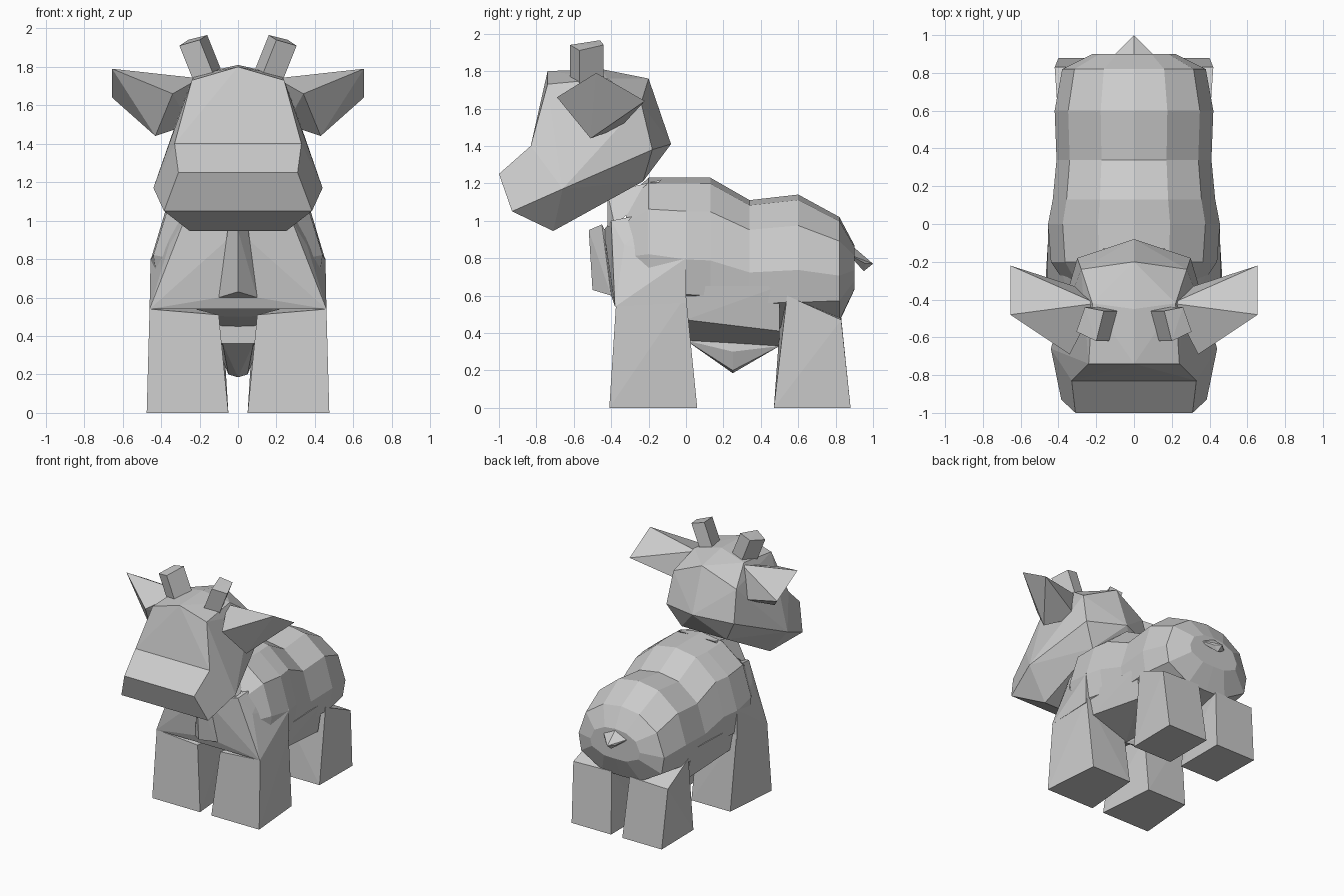
import bpy
import bmesh

cube = bpy.data.objects.get("Cube")
if cube:
    bpy.data.objects.remove(cube, do_unlink=True)

grey = bpy.data.materials.new("light grey")
grey.use_nodes = True
colour = (0.6, 0.6, 0.6, 1)
grey.diffuse_color = colour
grey.node_tree.nodes["Principled BSDF"].inputs["Base Color"].default_value = colour


def finish(name, bm):
    """Turn a bmesh into a flat shaded object."""
    bmesh.ops.recalc_face_normals(bm, faces=bm.faces[:])
    mesh = bpy.data.meshes.new(name)
    bm.to_mesh(mesh)
    bm.free()
    mesh.materials.append(grey)
    obj = bpy.data.objects.new(name, mesh)
    bpy.context.scene.collection.objects.link(obj)
    return obj


def hull(name, points):
    """Faceted solid wrapped around a few corner points."""
    bm = bmesh.new()
    for point in points:
        bm.verts.new(point)
    result = bmesh.ops.convex_hull(bm, input=bm.verts[:])
    inside = {e for e in result["geom_interior"] + result["geom_unused"]
              if isinstance(e, bmesh.types.BMVert)}
    bmesh.ops.delete(bm, geom=list(inside), context="VERTS")
    bmesh.ops.dissolve_limit(bm, angle_limit=0.03, verts=bm.verts[:], edges=bm.edges[:])
    return finish(name, bm)


def flip(points):
    return [(-x, y, z) for x, y, z in points]


def centred(name, half):
    """Hull that is symmetric about the middle plane."""
    return hull(name, half + flip([p for p in half if p[0] > 0]))


def paired(name, points):
    """One part on each side."""
    hull("left_" + name, points)
    hull("right_" + name, flip(points))


# Body: one cross-section scaled along the spine
section = [(0, 0), (.45, .01), (.94, .2), (1, .44), (.83, .77), (.42, .96)]
section += [(0, 1)] + [(-x, t) for x, t in section[:0:-1]]
spine = [  # y, belly height, back height, half width
    (-.32, .56, 1.12, .36), (-.2, .5, 1.23, .44), (0, .45, 1.23, .455),
    (.13, .44, 1.23, .43), (.34, .42, 1.11, .41), (.6, .42, 1.14, .42),
    (.82, .46, 1.02, .38), (.9, .63, .87, .22)]
bm = bmesh.new()
rings = [[bm.verts.new((w * x, y, low + (top - low) * t)) for x, t in section]
         for y, low, top, w in spine]
for a, b in zip(rings, rings[1:]):
    for i in range(len(section)):
        j = (i + 1) % len(section)
        bm.faces.new((a[i], a[j], b[j], b[i]))
bm.faces.new(rings[0])
bm.faces.new(rings[-1])
finish("body", bm)

# Shoulders, chest ridge and neck
centred("shoulders", [(.1, -.4, .6), (.46, -.38, .54), (.36, -.33, .87), (.28, -.4, 1),
                      (0, -.44, .95), (.455, 0, .56), (.455, 0, .8), (.33, -.1, 1.06)])
centred("chest_ridge", [(0, -.52, .95), (0, -.5, .63), (.1, -.4, .6), (.05, -.45, .98),
                        (0, -.3, .7)])
centred("neck", [(.2, -.42, .97), (.28, -.38, .97), (.16, -.13, 1.22), (.15, -.42, 1.15)])

# Legs
paired("front_leg", [(.475, -.41, 0), (.05, -.41, 0), (.09, .06, 0), (.435, .06, 0),
                     (.46, -.375, .54), (.1, -.37, .51), (.1, 0, .47), (.45, 0, .6)])
paired("rear_leg", [(.4, .88, 0), (.05, .88, 0), (.05, .47, 0), (.395, .47, 0),
                    (.42, .83, .47), (.08, .83, .48), (.1, .5, .42), (.4, .54, .6)])

# Belly keel, udder and tail
centred("belly", [(.42, 0, .65), (.4, .5, .65), (.4, 0, .47), (.36, .5, .41),
                  (.08, 0, .36), (.08, .5, .33)])
centred("udder", [(.08, 0, .36), (.08, .5, .33), (.08, .25, .38), (.09, .25, .3),
                  (.05, .25, .2), (0, .25, .185)])
centred("tail", [(.13, .87, .82), (0, .86, .89), (0, 1, .77), (0, .95, .73),
                 (.04, .96, .77)])

# Head: skull and muzzle share the jaw line and the nose bridge
jaw = [(.44, -.66, 1.17), (.25, -.71, .945), (.33, -.83, 1.4)]
centred("skull", jaw + [
    (0, -.74, 1.8), (.24, -.74, 1.73), (0, -.45, 1.81), (.22, -.42, 1.76),
    (0, -.2, 1.76), (.28, -.24, 1.63), (0, -.08, 1.41), (.3, -.18, 1.38),
    (.2, -.23, 1.21)])
centred("muzzle", jaw + [(.31, -1, 1.25), (.385, -.93, 1.05), (.25, -.4, 1.2)])

# Ears and horns
paired("ear", [(.655, -.48, 1.79), (.655, -.22, 1.64), (.43, -.51, 1.44),
               (.34, -.69, 1.66), (.2, -.42, 1.74), (.25, -.35, 1.5)])
horn_tip = [(.16, -.46, 1.965), (.2, -.62, 1.94), (.305, -.57, 1.91), (.26, -.44, 1.94)]
paired("horn", horn_tip + [(x - .1, y, z - .25) for x, y, z in horn_tip])
